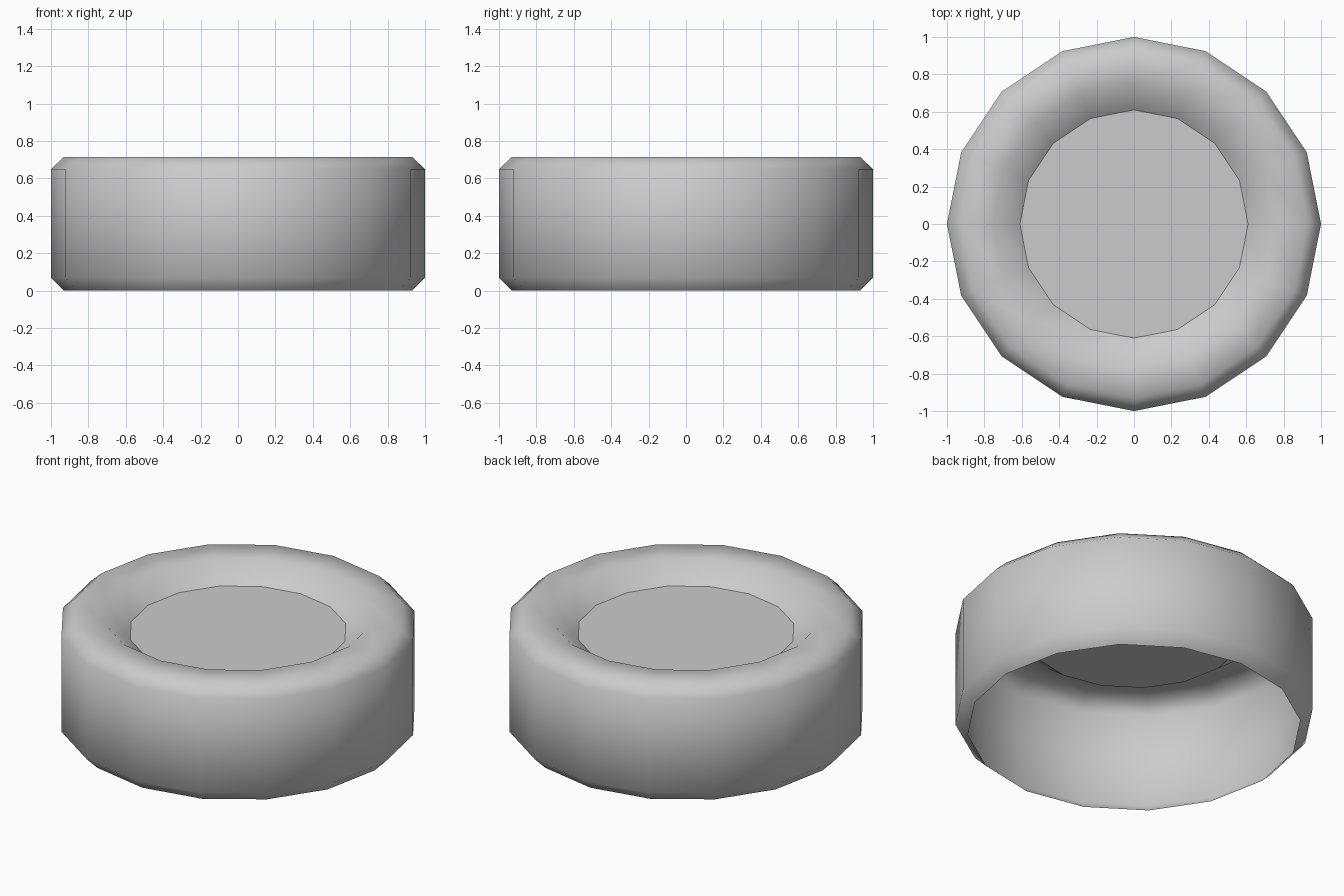
import bpy
import bmesh
import math

SIDES = 16

cube = bpy.data.objects.get("Cube")
if cube:
    bpy.data.objects.remove(cube, do_unlink=True)

# Single flat grey
grey = bpy.data.materials.new("light_grey")
grey.use_nodes = True
colour = (0.6, 0.6, 0.6, 1.0)
grey.diffuse_color = colour
grey.node_tree.nodes["Principled BSDF"].inputs["Base Color"].default_value = colour


def ring(bm, radius, z):
    step = math.tau / SIDES
    return [bm.verts.new((radius * math.cos(i * step), radius * math.sin(i * step), z))
            for i in range(SIDES)]


def finish(bm, name, smooth):
    mesh = bpy.data.meshes.new(name)
    bm.to_mesh(mesh)
    bm.free()
    mesh.materials.append(grey)
    for face in mesh.polygons:
        face.use_smooth = smooth
    obj = bpy.data.objects.new(name, mesh)
    bpy.context.collection.objects.link(obj)
    return obj


# Rounded shell, open underneath: bottom chamfer, wall, top chamfer, flat rim, inner slope
profile = [(0.93, 0), (1, 0.07), (1, 0.65), (0.93, 0.715), (0.755, 0.715), (0.61, 0.605)]
bm = bmesh.new()
rings = [ring(bm, r, z) for r, z in profile]
for low, high in zip(rings, rings[1:]):
    for i in range(SIDES):
        j = (i + 1) % SIDES
        bm.faces.new((low[i], low[j], high[j], high[i]))
finish(bm, "outer_shell", True)

# Flat sunken disc closing the middle of the top
bm = bmesh.new()
bm.faces.new(ring(bm, *profile[-1]))
finish(bm, "centre_disc", False)
